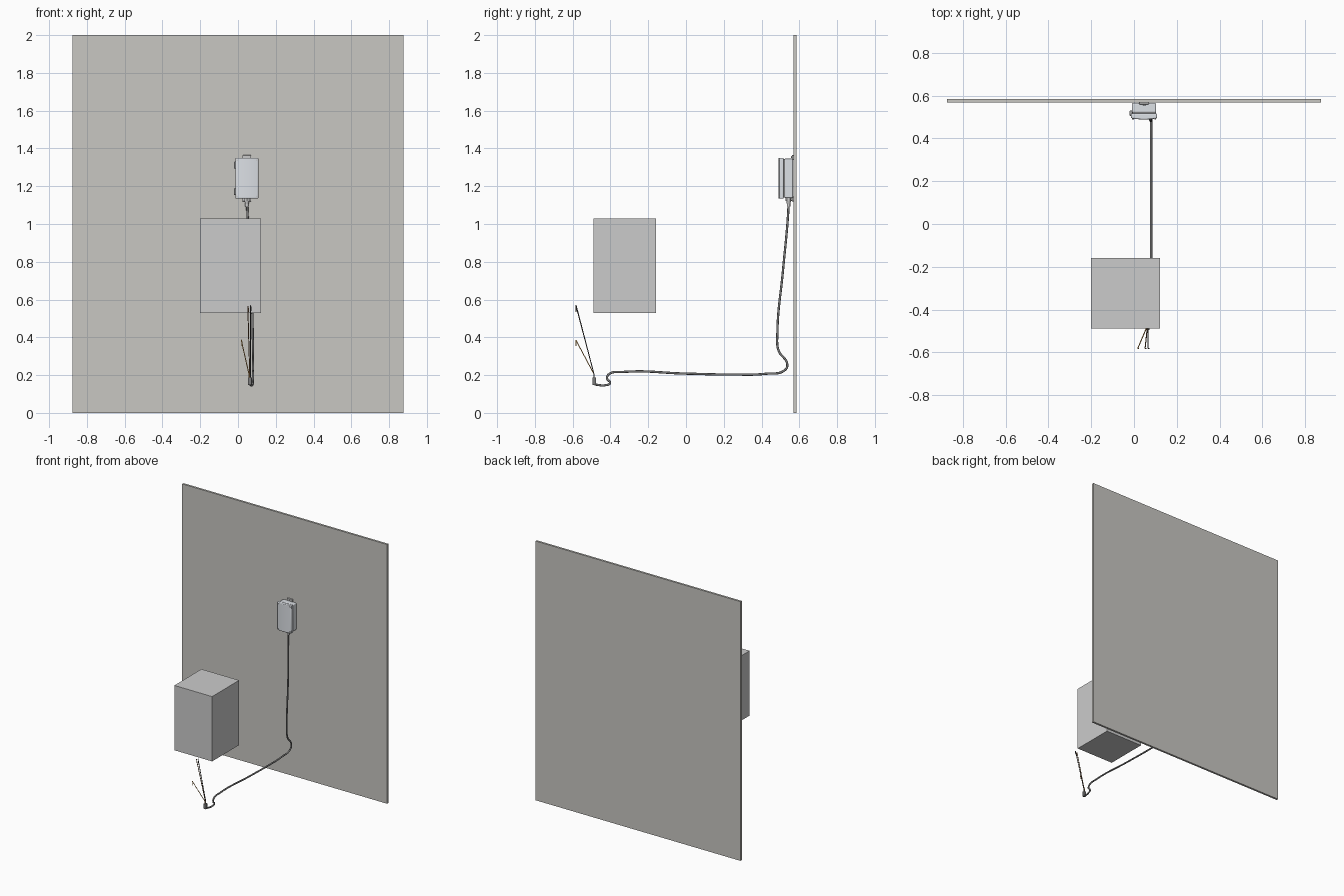
import bpy, bmesh, math
from mathutils import Vector

if "Cube" in bpy.data.objects:
    bpy.data.objects.remove(bpy.data.objects["Cube"])


def material(name, rgb):
    m = bpy.data.materials.new(name)
    m.diffuse_color = (*rgb, 1)
    m.use_nodes = True
    m.node_tree.nodes["Principled BSDF"].inputs["Base Color"].default_value = m.diffuse_color
    return m


warm = material("warm_grey", (0.58, 0.57, 0.54))
pale = material("pale_shell", (0.72, 0.75, 0.79))
dark = material("dark_cable", (0.2, 0.2, 0.2))
colours = [material("wire_orange", (0.75, 0.4, 0.1)),
           material("wire_brown", (0.25, 0.13, 0.06)),
           material("wire_black", (0.05, 0.05, 0.05))]


def finish(name, bm, mat=None, bevel=0, segs=3):
    bmesh.ops.recalc_face_normals(bm, faces=bm.faces[:])
    me = bpy.data.meshes.new(name)
    bm.to_mesh(me)
    bm.free()
    ob = bpy.data.objects.new(name, me)
    bpy.context.collection.objects.link(ob)
    if mat:
        me.materials.append(mat)
    if bevel:
        b = ob.modifiers.new("bevel", "BEVEL")
        b.width, b.segments, b.limit_method = bevel, segs, "ANGLE"
        b.angle_limit = math.radians(40)
        bpy.ops.object.select_all(action="DESELECT")
        ob.select_set(True)
        bpy.context.view_layer.objects.active = ob
        bpy.ops.object.shade_smooth_by_angle()
    return ob


def box(name, lo, hi, mat=None, bevel=0):
    bm = bmesh.new()
    bmesh.ops.create_cube(bm, size=1)
    lo, hi = Vector(lo), Vector(hi)
    for v in bm.verts:
        v.co = (lo + hi) / 2 + v.co * (hi - lo)
    return finish(name, bm, mat, bevel)


def prism(name, outline, z0, z1, mat, bevel=0):
    bm = bmesh.new()
    f = bm.faces.new([bm.verts.new((x, y, z0)) for x, y in outline])
    ext = bmesh.ops.extrude_face_region(bm, geom=[f])["geom"]
    for v in ext:
        if isinstance(v, bmesh.types.BMVert):
            v.co.z = z1
    return finish(name, bm, mat, bevel)


def cyl(name, x, y, z0, z1, r0, r1=None, sides=24, mat=None, axis="Z"):
    bm = bmesh.new()
    bmesh.ops.create_cone(bm, cap_ends=True, segments=sides, radius1=r0,
                          radius2=r0 if r1 is None else r1, depth=z1 - z0)
    ob = finish(name, bm, mat)
    ob.location = (x, y, (z0 + z1) / 2)
    if axis == "Y":
        ob.rotation_euler.x = math.pi / 2
    bpy.context.view_layer.objects.active = ob
    ob.select_set(True)
    bpy.ops.object.shade_smooth_by_angle()
    ob.select_set(False)
    return ob


def tube(name, pts, r, mat, smooth=True):
    cu = bpy.data.curves.new(name, "CURVE")
    cu.dimensions = "3D"
    cu.bevel_depth, cu.bevel_resolution, cu.use_fill_caps = r, 3, True
    if smooth:
        sp = cu.splines.new("BEZIER")
        sp.bezier_points.add(len(pts) - 1)
        for p, co in zip(sp.bezier_points, pts):
            p.co = co
            p.handle_left_type = p.handle_right_type = "AUTO"
        sp.resolution_u = 10
    else:
        sp = cu.splines.new("POLY")
        sp.points.add(len(pts) - 1)
        for p, co in zip(sp.points, pts):
            p.co = (*co, 1)
    cu.materials.append(mat)
    ob = bpy.data.objects.new(name, cu)
    bpy.context.collection.objects.link(ob)
    bpy.ops.object.select_all(action="DESELECT")
    ob.select_set(True)
    bpy.context.view_layer.objects.active = ob
    bpy.ops.object.convert(target="MESH")
    return ob


# Wall panel and plain equipment block
box("wall_panel", (-0.875, 0.569, 0), (0.875, 0.585, 2), warm)
box("equipment_block", (-0.2, -0.49, 0.53), (0.122, -0.16, 1.03))

# Wall enclosure: bowed front cover, gasket and rear housing
cx = 0.047
bow = [(cx + 0.061 * t, 0.489 + 0.006 * t * t) for t in [i / 8 - 1 for i in range(17)]]
prism("front_cover", [(cx + 0.061, 0.517), (cx - 0.061, 0.517)] + bow, 1.134, 1.35, pale, 0.005)
box("cover_gasket", (-0.008, 0.514, 1.14), (0.102, 0.524, 1.344), dark)
box("rear_housing", (-0.010, 0.521, 1.138), (0.104, 0.566, 1.346), pale, 0.006)

# Mounting lugs against the wall, with screws
for n, z0, z1 in (("top", 1.338, 1.364), ("bottom", 1.12, 1.146)):
    box(n + "_mounting_lug", (cx - 0.023, 0.560, z0), (cx + 0.023, 0.570, z1), None, 0.002)
    zc = 1.355 if n == "top" else 1.129
    cyl(n + "_lug_screw", cx, 0.558, zc - 0.003, zc + 0.003, 0.006, axis="Y")

# Side hinges and cover corner screws
for i, z in enumerate((1.172, 1.312)):
    box("hinge_%d" % i, (-0.021, 0.506, z - 0.018), (-0.008, 0.53, z + 0.018), None, 0.003)
for i, (x, z) in enumerate([(x, z) for x in (-0.005, 0.099) for z in (1.146, 1.338)]):
    cyl("cover_screw_%d" % i, x, 0.4925, z - 0.003, z + 0.003, 0.004, axis="Y", sides=12)

# Cable gland under the housing
cyl("gland_nut", 0.047, 0.543, 1.122, 1.14, 0.015, sides=6)
cyl("gland_body", 0.047, 0.543, 1.105, 1.124, 0.009, 0.013)
cyl("gland_tip", 0.047, 0.543, 1.093, 1.106, 0.009)

# Main cable hanging down, bending at the wall, then running forward
tube("main_cable", [
    (0.047, 0.543, 1.12), (0.050, 0.541, 1.06), (0.068, 0.513, 0.75),
    (0.078, 0.484, 0.43), (0.079, 0.490, 0.33), (0.080, 0.536, 0.258),
    (0.080, 0.525, 0.228), (0.080, 0.42, 0.207), (0.080, 0.25, 0.203),
    (0.080, 0.0, 0.208), (0.080, -0.33, 0.217), (0.080, -0.41, 0.203),
    (0.080, -0.418, 0.182), (0.079, -0.402, 0.158), (0.075, -0.425, 0.147),
    (0.064, -0.484, 0.15)], 0.006, dark)

# End sleeve and the loose stripped wires with bent tips
box("end_sleeve", (0.053, -0.496, 0.148), (0.073, -0.476, 0.188), dark, 0.002)
for i, (x, z) in enumerate(((0.018, 0.385), (0.052, 0.565), (0.066, 0.57))):
    x0 = 0.058 + 0.004 * i
    tube("loose_wire_%d" % i, [(x0, -0.486, 0.18), (x0, -0.487, 0.205), (x, -0.581, z - 0.003),
                               (x + 0.001, -0.5825, z), (x + 0.003, -0.582, z - 0.012),
                               (x + 0.004, -0.582, z - 0.03)], 0.0025, colours[i], False)
